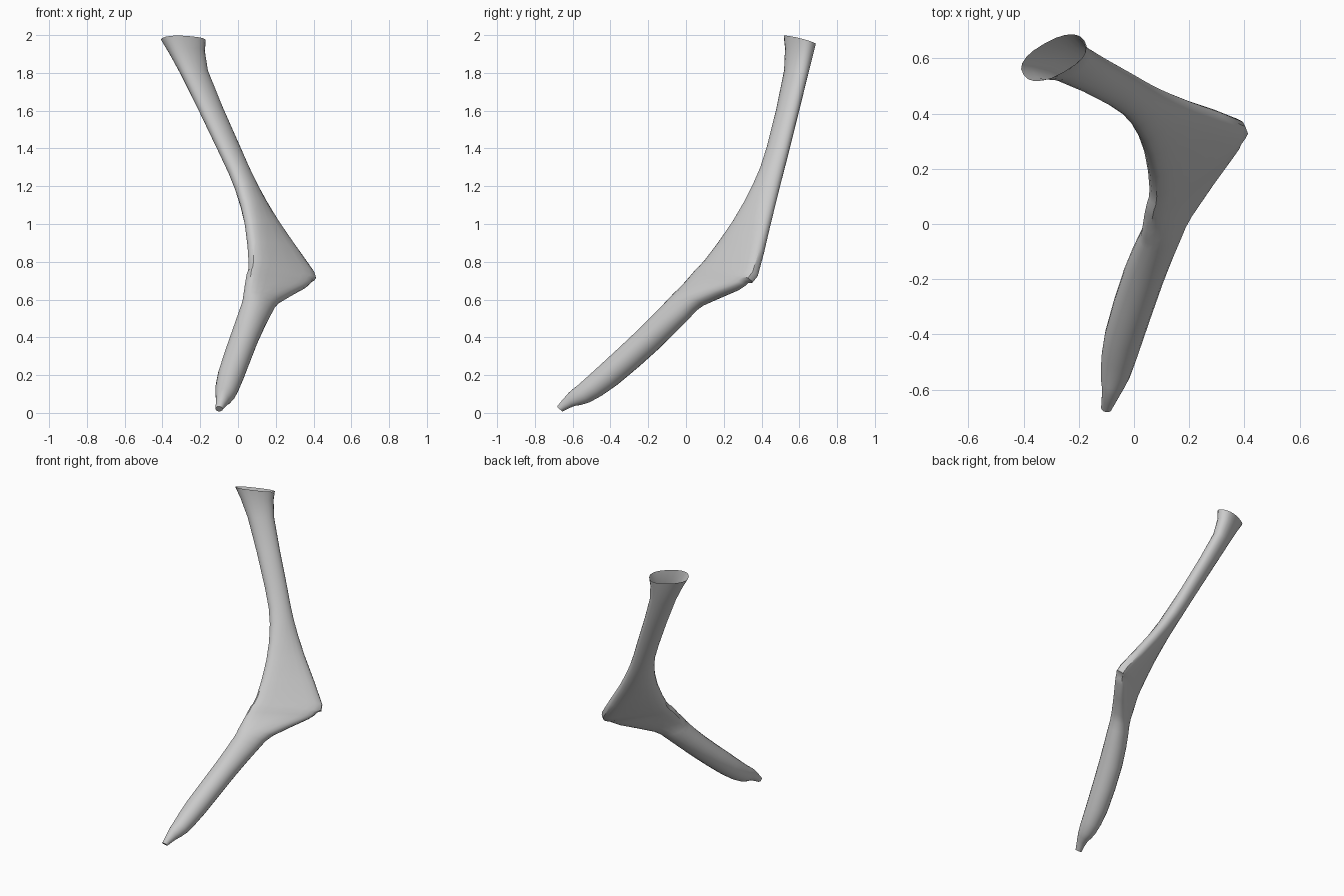
import bpy, bmesh, math
from mathutils import Vector

cube = bpy.data.objects.get("Cube")
if cube:
    bpy.data.objects.remove(cube, do_unlink=True)

SIDES = 20
STEPS = 2

# Key sections from the open upper end to the lower tip:
# inner edge point, outer edge point, thickness
KEYS = [
    ((-0.40, 0.54, 1.985), (-0.18, 0.665, 1.965), 0.13),
    ((-0.295, 0.53, 1.80), (-0.165, 0.635, 1.80), 0.10),
    ((-0.095, 0.435, 1.395), (0.0, 0.54, 1.405), 0.095),
    ((-0.005, 0.36, 1.20), (0.09, 0.49, 1.20), 0.10),
    ((0.045, 0.25, 1.00), (0.21, 0.44, 1.00), 0.095),
    # elbow process
    ((0.065, 0.11, 0.80), (0.395, 0.37, 0.735), 0.085),
    ((0.055, 0.06, 0.75), (0.388, 0.32, 0.697), 0.08),
    ((0.045, 0.01, 0.69), (0.355, 0.27, 0.66), 0.085),
    # lower shaft
    ((0.035, -0.05, 0.625), (0.215, 0.08, 0.58), 0.11),
    ((0.03, -0.08, 0.59), (0.165, 0.0, 0.51), 0.13),
    ((-0.02, -0.21, 0.445), (0.09, -0.165, 0.355), 0.15),
    ((-0.09, -0.43, 0.24), (0.015, -0.39, 0.16), 0.14),
    ((-0.105, -0.555, 0.14), (-0.03, -0.525, 0.065), 0.11),
    ((-0.105, -0.61, 0.105), (-0.06, -0.60, 0.04), 0.07),
    ((-0.115, -0.675, 0.03), (-0.085, -0.66, 0.012), 0.04),
]


def smooth_path(values):
    """Spline through the values, with STEPS samples per span."""
    ext = [values[0]] + values + [values[-1]]
    path = []
    for a, b, c, d in zip(ext, ext[1:], ext[2:], ext[3:]):
        for s in range(STEPS):
            t = s / STEPS
            path.append(b + (c - a) * (t / 2)
                        + (a * 2 - b * 5 + c * 4 - d) * (t * t / 2)
                        + (b * 3 - a - c * 3 + d) * (t ** 3 / 2))
    return path + [values[-1]]


def signed_power(v, e):
    return math.copysign(abs(v) ** e, v)


# One grey material
mat = bpy.data.materials.new("bone grey")
colour = (0.6, 0.6, 0.6, 1.0)
mat.use_nodes = True
mat.diffuse_color = colour
bsdf = next(n for n in mat.node_tree.nodes if n.type == 'BSDF_PRINCIPLED')
bsdf.inputs["Base Color"].default_value = colour

# Loft the sections into one bent shaft
inner = smooth_path([Vector(k[0]) for k in KEYS])
outer = smooth_path([Vector(k[1]) for k in KEYS])
thickness = smooth_path([k[2] for k in KEYS])
centres = [(p + q) / 2 for p, q in zip(inner, outer)]
web_normal = Vector((0.63, -0.62, 0.46)).normalized()

bm = bmesh.new()
rings = []
for i, centre in enumerate(centres):
    half = (outer[i] - inner[i]) / 2
    along = centres[min(i + 1, len(centres) - 1)] - centres[max(i - 1, 0)]
    normal = half.cross(along).normalized()
    if normal.dot(web_normal) < 0:
        normal.negate()
    normal = (normal + web_normal * 0.5).normalized()
    # wide sections get blunter edges
    blunt = max(0.5, min(1.0, 1.24 - 3.2 * half.length))
    ring = []
    for k in range(SIDES):
        a = 2 * math.pi * k / SIDES
        across = half * signed_power(math.cos(a), blunt)
        out = normal * (signed_power(math.sin(a), blunt) * thickness[i] / 2)
        ring.append(bm.verts.new(centre + across + out))
    rings.append(ring)

for r0, r1 in zip(rings, rings[1:]):
    for k in range(SIDES):
        n = (k + 1) % SIDES
        bm.faces.new((r0[k], r0[n], r1[n], r1[k]))
bm.faces.new(rings[-1])  # closed lower tip, upper end stays open
bmesh.ops.recalc_face_normals(bm, faces=bm.faces)

mesh = bpy.data.meshes.new("forked_bone")
bm.to_mesh(mesh)
bm.free()
mesh.materials.append(mat)
bone = bpy.data.objects.new("forked_bone", mesh)
bpy.context.collection.objects.link(bone)

bpy.ops.object.select_all(action='DESELECT')
bone.select_set(True)
bpy.context.view_layer.objects.active = bone
bpy.ops.object.shade_smooth_by_angle(angle=math.radians(40))
